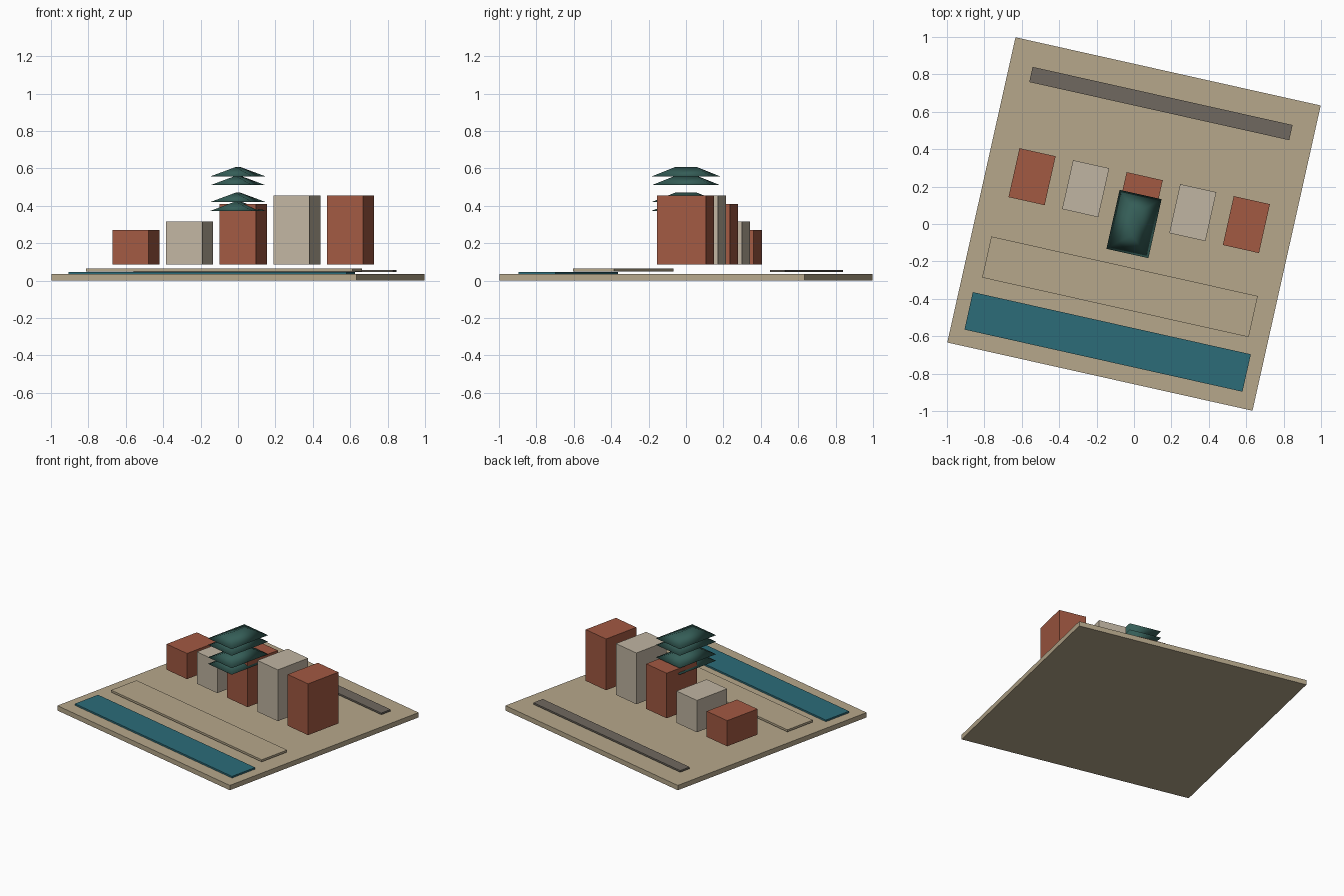
import bpy, bmesh, math
from mathutils import Matrix

if "Cube" in bpy.data.objects:
    bpy.data.objects.remove(bpy.data.objects["Cube"])

TURN = Matrix.Rotation(math.radians(-12.6), 4, 'Z')  # whole site is turned


def material(name, rgb):
    m = bpy.data.materials.new(name)
    m.diffuse_color = (*rgb, 1)
    m.use_nodes = True
    m.node_tree.nodes["Principled BSDF"].inputs["Base Color"].default_value = m.diffuse_color
    return m


SAND = material("sand", (0.47, 0.39, 0.26))
WATER = material("water", (0.025, 0.15, 0.19))
ASPHALT = material("asphalt", (0.16, 0.14, 0.115))
BRICK = material("brick", (0.36, 0.10, 0.055))
STONE = material("stone", (0.53, 0.46, 0.36))
GREEN = material("roof_green", (0.035, 0.11, 0.095))


def finish(name, bm, mat):
    bmesh.ops.recalc_face_normals(bm, faces=bm.faces[:])
    bm.transform(TURN)
    me = bpy.data.meshes.new(name)
    bm.to_mesh(me)
    bm.free()
    me.materials.append(mat)
    ob = bpy.data.objects.new(name, me)
    bpy.context.collection.objects.link(ob)
    return ob


def box(name, u, v, w, d, z0, z1, mat):
    bm = bmesh.new()
    bmesh.ops.create_cube(bm, size=1, matrix=Matrix.Translation((u, v, (z0 + z1) / 2))
                          @ Matrix.Diagonal((w, d, z1 - z0, 1)))
    return finish(name, bm, mat)


def hip_roof(name, z, w=0.23, d=0.323, h=0.05, ridge=0.12):
    bm = bmesh.new()
    a, b, c, e = [bm.verts.new((x * w / 2, y * d / 2, z))
                  for x, y in ((-1, -1), (1, -1), (1, 1), (-1, 1))]
    r0, r1 = [bm.verts.new((0, s * ridge / 2, z + h)) for s in (-1, 1)]
    for f in ((a, b, r0), (b, c, r1, r0), (c, e, r1), (e, a, r0, r1), (e, c, b, a)):
        bm.faces.new(f)
    ob = finish(name, bm, GREEN)
    for p in ob.data.polygons:
        p.use_smooth = True


# Ground and flat strips
box("ground_plate", 0, 0, 1.672, 1.672, 0, 0.035, SAND)
box("canal", 0, -0.646, 1.523, 0.205, 0.035, 0.047, WATER)
box("promenade", 0, -0.344, 1.46, 0.225, 0.049, 0.064, SAND)
box("road", 0, 0.66, 1.424, 0.083, 0.045, 0.057, ASPHALT)

# Row of buildings
for i, top in enumerate((0.27, 0.315, 0.41, 0.455, 0.455)):
    box(f"building_{i + 1}", (i - 2) * 0.2935, 0.128, 0.198, 0.268, 0.085, top,
        STONE if i % 2 else BRICK)

# Stacked tower roofs
for i, z in enumerate((0.373, 0.42, 0.51, 0.557)):
    hip_roof(f"tower_roof_{i + 1}", z)
